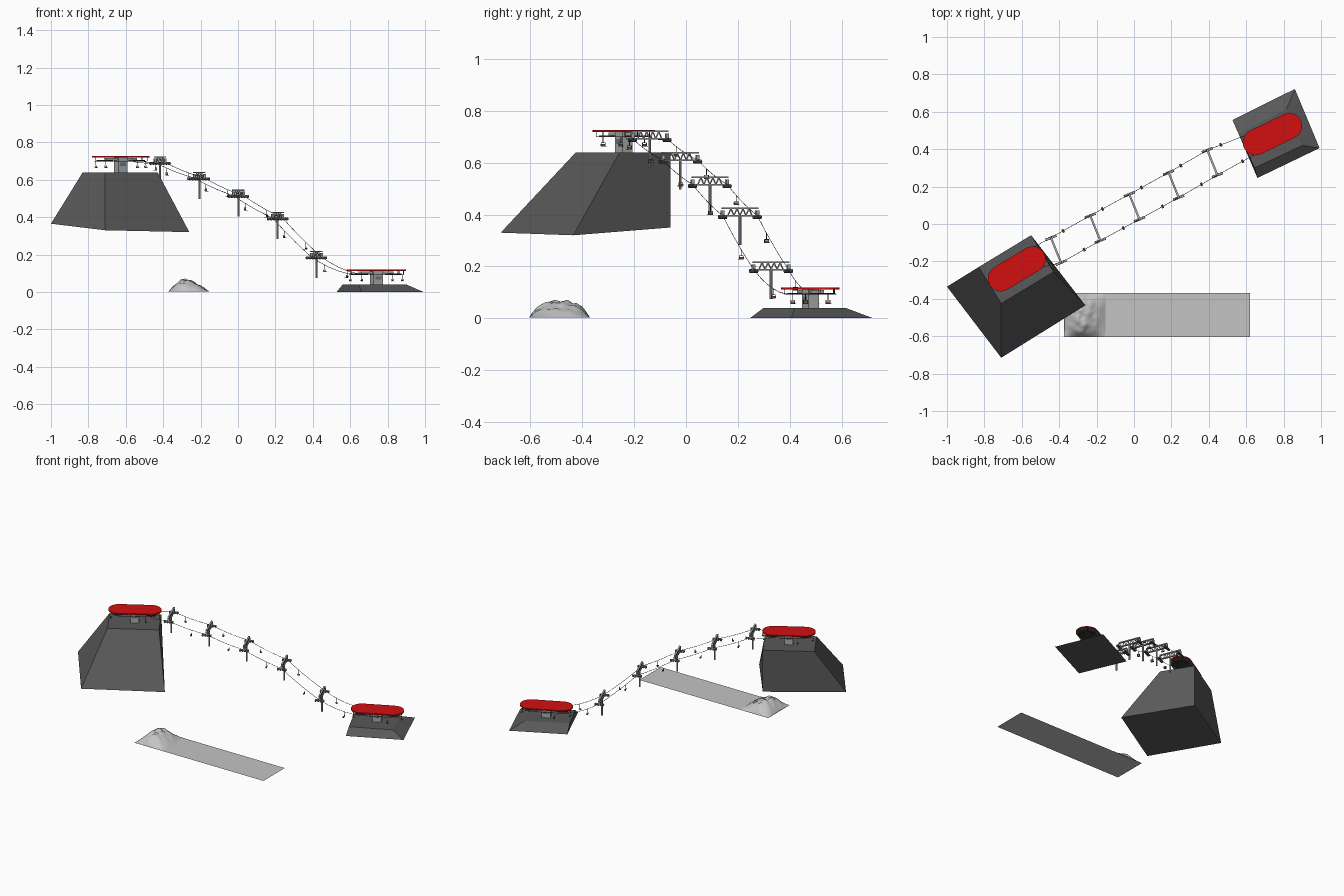
import bpy, bmesh, math, random
from mathutils import Vector, Matrix

if "Cube" in bpy.data.objects:
    bpy.data.objects.remove(bpy.data.objects["Cube"])
random.seed(4)


def material(name, r, g, b):
    m = bpy.data.materials.new(name)
    m.use_nodes = True
    m.diffuse_color = (r, g, b, 1)
    bsdf = next(n for n in m.node_tree.nodes if n.type == 'BSDF_PRINCIPLED')
    bsdf.inputs["Base Color"].default_value = (r, g, b, 1)
    return m


ROCK = material("dark rock", .1, .1, .1)
RED = material("roof red", .65, .005, .005)
SNOW = material("pale ground", .55, .55, .55)
STEEL = material("steel grey", .42, .42, .42)
DARK = material("cable black", .04, .04, .04)
GLASS = material("window blue", .12, .2, .28)
SEAT = material("seat brown", .2, .1, .03)


def finish(name, bm, *mats):
    bmesh.ops.recalc_face_normals(bm, faces=bm.faces)
    me = bpy.data.meshes.new(name)
    bm.to_mesh(me)
    bm.free()
    for m in mats:
        me.materials.append(m)
    ob = bpy.data.objects.new(name, me)
    bpy.context.collection.objects.link(ob)
    return ob


def box(bm, frame, centre, size, mat=0):
    """Add a box placed in a local frame."""
    m = frame @ Matrix.Translation(centre) @ Matrix.Diagonal((*size, 1))
    verts = bmesh.ops.create_cube(bm, size=1, matrix=m)["verts"]
    for f in {f for v in verts for f in v.link_faces}:
        f.material_index = mat


def rod(bm, a, b, r, sides=6, mat=0):
    a, b = Vector(a), Vector(b)
    d = b - a
    m = Matrix.Translation((a + b) / 2) @ d.to_track_quat('Z', 'Y').to_matrix().to_4x4()
    verts = bmesh.ops.create_cone(bm, cap_ends=True, segments=sides, radius1=r,
                                  radius2=r, depth=d.length, matrix=m)["verts"]
    for f in {f for v in verts for f in v.link_faces}:
        f.material_index = mat


def frame_at(x, y, z, degrees):
    return Matrix.Translation((x, y, z)) @ Matrix.Rotation(math.radians(degrees), 4, 'Z')


def block(name, bottom, top):
    """Sloped block spanned between two quads."""
    bm = bmesh.new()
    lo = [bm.verts.new(p) for p in bottom]
    hi = [bm.verts.new(p) for p in top]
    bm.faces.new(lo)
    bm.faces.new(hi)
    for i in range(4):
        j = (i + 1) % 4
        bm.faces.new((lo[i], lo[j], hi[j], hi[i]))
    return finish(name, bm, ROCK)


# Rock bases under both stations
block("upper_base",
      [(-1, -.335, .365), (-.71, -.715, .33), (-.26, -.435, .32), (-.55, -.06, .35)],
      [(-.83, -.23, .64), (-.71, -.425, .64), (-.43, -.256, .64), (-.55, -.06, .64)])
block("lower_base",
      [(.527, .556, 0), (.66, .246, 0), (.992, .406, 0), (.86, .722, 0)],
      [(.56, .48, .04), (.645, .3, .04), (.9, .42, .04), (.815, .615, .04)])

# Flat ground strip with a small rugged hill at its end
bm = bmesh.new()
ground = [bm.verts.new(p) for p in
          [(-.375, -.605, .001), (.62, -.605, .001), (.62, -.37, .001), (-.375, -.37, .001)]]
bm.faces.new(ground)
finish("ground_strip", bm, SNOW)

bm = bmesh.new()
N = 22
bmesh.ops.create_grid(bm, x_segments=N, y_segments=N, size=.5)
for v in bm.verts:
    u, w = v.co.x * 2, v.co.y * 2
    across = max(0, 1 - abs((u + .25) / (.75 if u < -.25 else 1.25)) ** 1.5)
    along = max(0, 1 - abs(w) ** 3)
    edge = across * along
    bump = .006 * math.sin(9 * u + 4 * w) * math.cos(8 * w - 3 * u) + random.uniform(-.005, .005)
    v.co = (-.262 + .11 * u, -.4875 + .1175 * w, .002 + edge * (.064 + bump))
hill = finish("hill", bm, SNOW)
for p in hill.data.polygons:
    p.use_smooth = True


def pill(half, r, n=12):
    pts = []
    for s in (1, -1):
        for i in range(n + 1):
            a = math.pi * (i / n - .5) + (0 if s > 0 else math.pi)
            pts.append((s * half + r * math.cos(a), r * math.sin(a)))
    return pts


def chair(bm, point, degrees):
    """Hanger rod with a small bench below a cable point."""
    f = Matrix.Translation(point) @ Matrix.Rotation(math.radians(degrees), 4, 'Z')
    box(bm, f, (0, 0, -.012), (.002, .002, .026))
    box(bm, f, (0, 0, -.024), (.002, .019, .002))
    for s in (-1, 1):
        box(bm, f, (0, s * .009, -.031), (.002, .0015, .014))
    box(bm, f, (.004, 0, -.037), (.01, .019, .0025), 1)
    box(bm, f, (-.002, 0, -.032), (.002, .019, .007), 1)


def station(prefix, x, y, z, floor, degrees):
    f = frame_at(x, y, z, degrees)
    # Rounded roof, red on top and dark below
    bm = bmesh.new()
    face = bm.faces.new([bm.verts.new((a, b, -.004)) for a, b in pill(.1, .069)])
    ext = bmesh.ops.extrude_face_region(bm, geom=[face])["geom"]
    for v in ext:
        if isinstance(v, bmesh.types.BMVert):
            v.co.z = .004
    bm.normal_update()
    for p in bm.faces:
        p.material_index = 1 if p.calc_center_median().z < -.003 else 0
    bm.transform(f)
    finish(prefix + "_roof", bm, RED, ROCK)
    # Machine house with windows
    bm = bmesh.new()
    h = z - floor
    box(bm, f, (0, 0, -h / 2 - .001), (.055, .045, h - .002))
    box(bm, f, (0, 0, -.012), (.19, .022, .012))
    for s in (-1, 1):
        box(bm, f, (0, s * .023, -.04), (.035, .002, .018), 1)
    finish(prefix + "_house", bm, STEEL, GLASS)
    # Guide rail on short hangers
    bm = bmesh.new()
    path = [f @ Vector((a, b, -.022)) for a, b in pill(.1, .055, 6)]
    for i, p in enumerate(path):
        rod(bm, p, path[(i + 1) % len(path)], .0015, 4)
        if i % 2 == 0:
            rod(bm, p, p + Vector((0, 0, .02)), .0015, 4)
    for s in (-1, 1):
        c = f @ Vector((s * .1, 0, -.022))
        rod(bm, c, c + Vector((0, 0, .005)), .045, 16)
    finish(prefix + "_guide_rail", bm, DARK)
    bm = bmesh.new()
    for a, b in ((-.06, .055), (.07, -.055), (.155, 0), (-.155, 0)):
        chair(bm, f @ Vector((a, b, -.022)), degrees)
    finish(prefix + "_chairs", bm, DARK, SEAT)
    return f


upper = station("upper_station", -.627, -.24, .722, .64, 31)
lower = station("lower_station", .74, .48, .115, .04, 26)

# Towers: pole, truss crossarm and wheel sets
ARM = .072
TOWERS = [(-.417, -.14, .705), (-.207, -.022, .622), (.002, .092, .528),
          (.212, .208, .408), (.419, .328, .2)]
lines = {1: [upper @ Vector((.1, .055, -.022))], -1: [upper @ Vector((.1, -.055, -.022))]}
for i, (x, y, z) in enumerate(TOWERS):
    f = frame_at(x, y, z, 22)
    bm = bmesh.new()
    rod(bm, (x, y, z - .125), (x, y, z - .015), .0055, 8)
    for zz, half in ((.016, .075), (-.013, .078)):
        box(bm, f, (0, 0, zz), (.011, half * 2, .006))
    steps = 8
    for k in range(steps):
        ends = []
        for j in (k, k + 1):
            ends.append(f @ Vector((0, (j / steps - .5) * .1, .015 if j % 2 else -.012)))
        rod(bm, *ends, .0028, 4)
    finish("tower_%d" % (i + 1), bm, STEEL)
    bm = bmesh.new()
    for s in (-1, 1):
        box(bm, f, (0, s * ARM, -.012), (.06, .008, .005), 1)
        for k in (-.024, -.008, .008, .024):
            c = Vector((k, s * ARM, -.018))
            rod(bm, f @ (c - Vector((0, .007, 0))), f @ (c + Vector((0, .007, 0))), .007, 8)
        box(bm, f, (0, s * ARM, -.002), (.012, .012, .02), 1)
        lines[s].append(f @ Vector((0, s * ARM, -.012)))
    finish("tower_wheels_%d" % (i + 1), bm, ROCK, STEEL)
for s in (-1, 1):
    lines[s].append(lower @ Vector((-.1, s * .055, -.022)))

# Sagging cables and chairs along them
for s, side in ((1, "left"), (-1, "right")):
    cable, chairs = bmesh.new(), bmesh.new()
    pts = lines[s]
    for i in range(len(pts) - 1):
        a, b = pts[i], pts[i + 1]
        sag = .018 if i == len(pts) - 2 else .007

        def at(t):
            return a.lerp(b, t) - Vector((0, 0, 4 * sag * t * (1 - t)))
        for k in range(5):
            rod(cable, at(k / 5), at((k + 1) / 5), .0013, 4)
        if i > 0 or s < 0:
            chair(chairs, at(.3 if s > 0 else .6), 28 if s > 0 else 208)
    finish(side + "_cable", cable, DARK)
    finish(side + "_chairs", chairs, DARK, SEAT)
